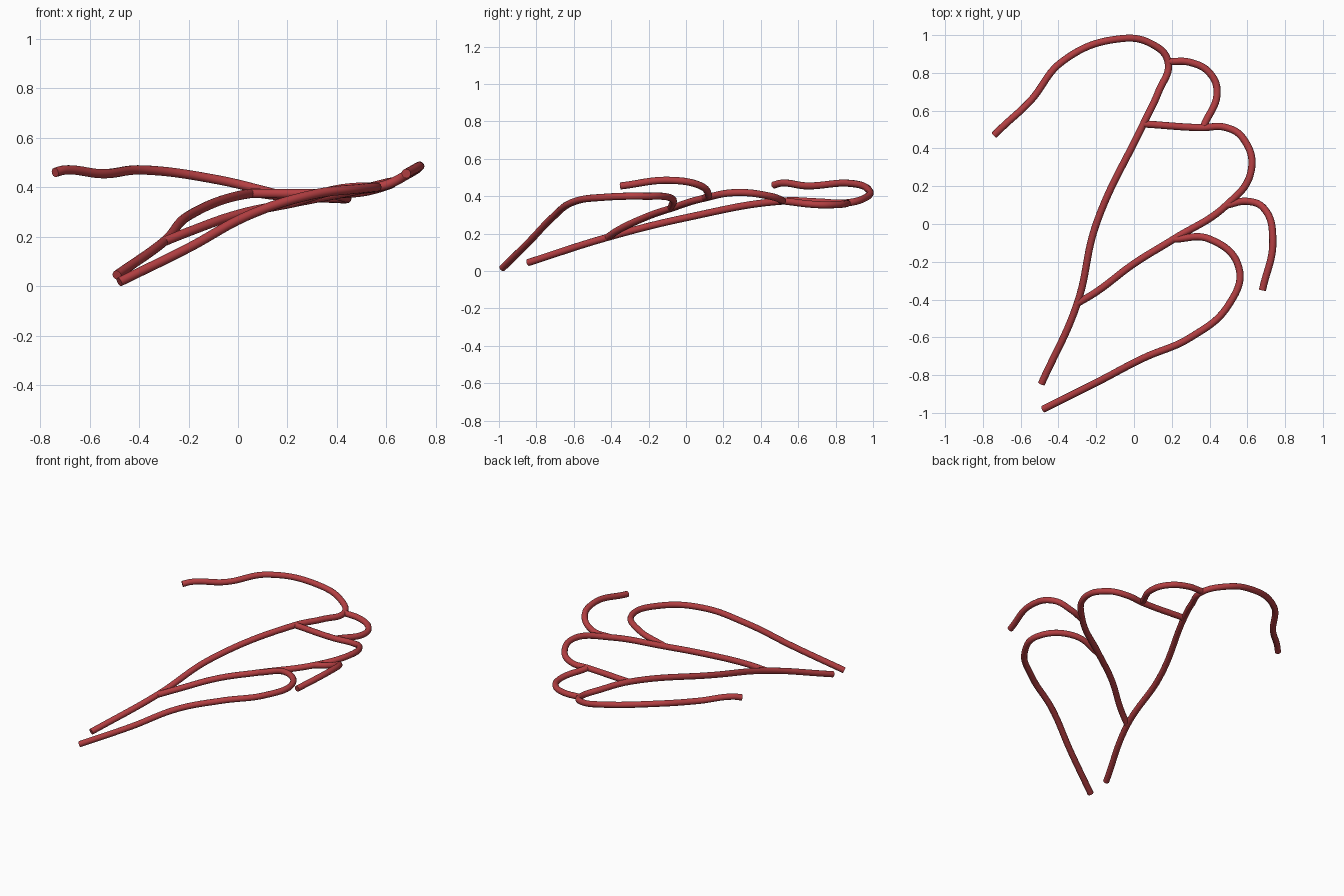
import bpy

cube = bpy.data.objects.get("Cube")
if cube:
    bpy.data.objects.remove(cube, do_unlink=True)

TUBE_RADIUS = 0.019

red = bpy.data.materials.new("dull red")
red.use_nodes = True
red.diffuse_color = (0.46, 0.05, 0.055, 1)
shader = red.node_tree.nodes["Principled BSDF"]
shader.inputs["Base Color"].default_value = red.diffuse_color


def tube(name, *path):
    """Round capped tube along a smooth path, turned into a mesh."""
    curve = bpy.data.curves.new(name, "CURVE")
    curve.dimensions = "3D"
    curve.bevel_depth = TUBE_RADIUS
    curve.bevel_resolution = 4
    curve.resolution_u = 10
    curve.use_fill_caps = True
    spline = curve.splines.new("BEZIER")
    spline.bezier_points.add(len(path) - 1)
    for knot, place in zip(spline.bezier_points, path):
        knot.co = place
        knot.handle_left_type = knot.handle_right_type = "AUTO"
    curve.materials.append(red)
    obj = bpy.data.objects.new(name, curve)
    bpy.context.collection.objects.link(obj)
    bpy.ops.object.select_all(action="DESELECT")
    obj.select_set(True)
    bpy.context.view_layer.objects.active = obj
    bpy.ops.object.convert(target="MESH")
    # Round sides stay smooth, only the end caps stay sharp
    bpy.ops.object.shade_smooth_by_angle(angle=1)


# Places where the branches meet
low_fork = (-0.3, -0.42, 0.18)
mid_fork = (0.21, -0.08, 0.335)
side_fork = (0.49, 0.1, 0.39)
high_fork = (0.05, 0.53, 0.375)
top_fork = (0.18, 0.86, 0.365)

# Long stem with the sweeping end
tube("main_stem",
     (-0.49, -0.845, 0.045), low_fork, (-0.2, 0, 0.285), high_fork,
     (0.13, 0.7, 0.37), top_fork, (0.09, 0.955, 0.39),
     (-0.08, 0.98, 0.43), (-0.38, 0.86, 0.47), (-0.55, 0.65, 0.455),
     (-0.7, 0.51, 0.47), (-0.74, 0.47, 0.46))

# Second stem, arching back to join the main one
tube("side_stem",
     low_fork, (-0.2, -0.36, 0.22), (0, -0.21, 0.29), mid_fork, side_fork,
     (0.62, 0.28, 0.42), (0.58, 0.45, 0.4), (0.49, 0.51, 0.38),
     (0.35, 0.51, 0.375), high_fork)

# Small loop between the two stems
tube("top_loop",
     top_fork, (0.3, 0.855, 0.36), (0.4, 0.8, 0.355),
     (0.44, 0.7, 0.355), (0.37, 0.52, 0.375))

# Short hooked branch
tube("hook_branch",
     side_fork, (0.6, 0.12, 0.41), (0.69, 0.08, 0.455),
     (0.735, -0.08, 0.485), (0.68, -0.35, 0.455))

# Long lower branch reaching the ground
tube("lower_branch",
     mid_fork, (0.4, -0.08, 0.39), (0.555, -0.23, 0.4),
     (0.5, -0.43, 0.395), (0.3, -0.6, 0.37), (0.05, -0.71, 0.29),
     (-0.2, -0.84, 0.155), (-0.48, -0.98, 0.017))
